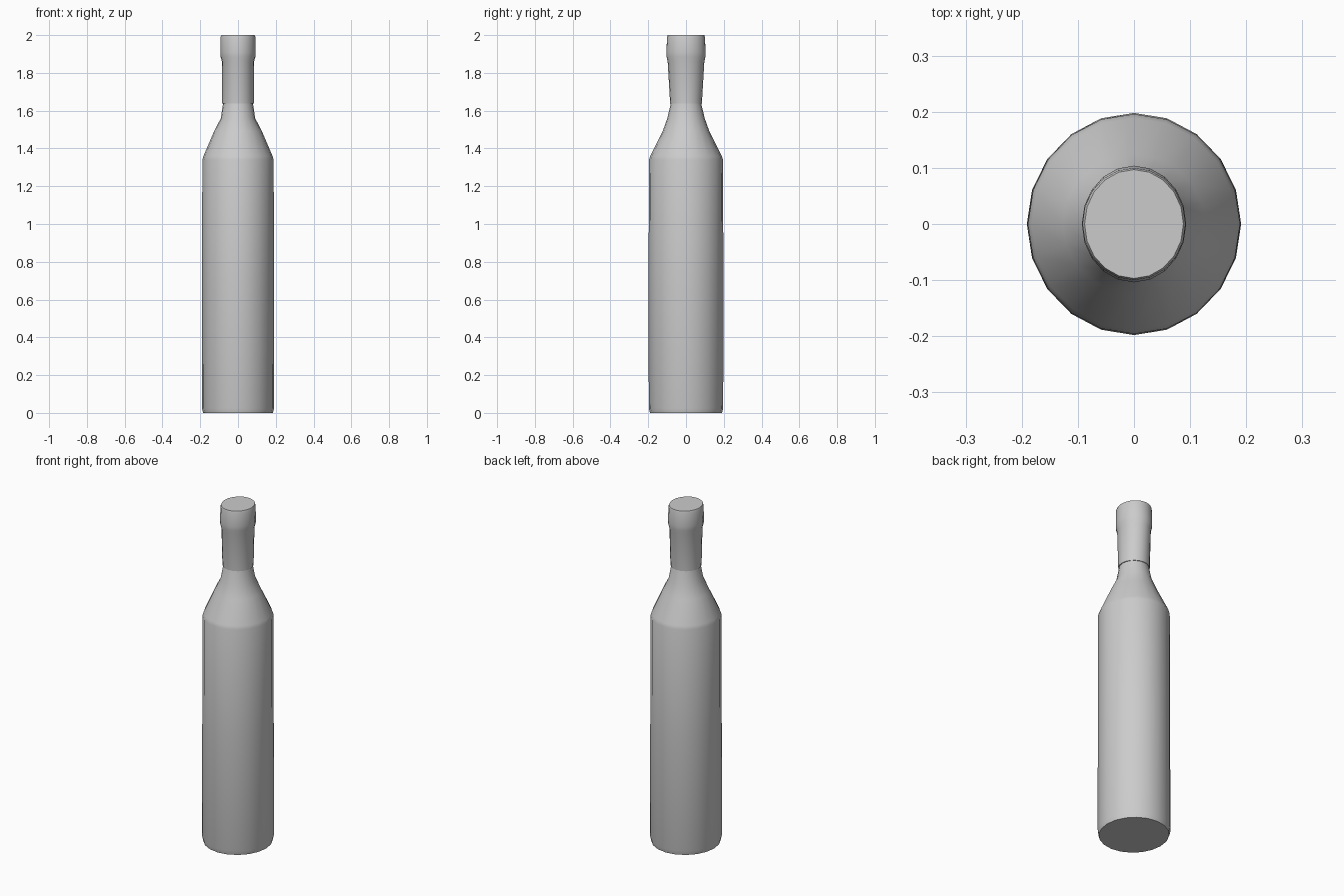
import bpy, bmesh, math

if "Cube" in bpy.data.objects:
    bpy.data.objects.remove(bpy.data.objects["Cube"])

SIDES = 20


def lathe(name, profile):
    """Closed, slightly oval turned solid from (z, x radius, y radius) rings."""
    bm = bmesh.new()
    rings = []
    for z, rx, ry in profile:
        angles = [2 * math.pi * i / SIDES for i in range(SIDES)]
        rings.append([bm.verts.new((rx * math.cos(a), ry * math.sin(a), z)) for a in angles])
    for low, high in zip(rings, rings[1:]):
        for i in range(SIDES):
            j = (i + 1) % SIDES
            bm.faces.new((low[i], low[j], high[j], high[i]))
    bm.faces.new(rings[0][::-1])
    bm.faces.new(rings[-1])
    mesh = bpy.data.meshes.new(name)
    bm.to_mesh(mesh)
    bm.free()
    obj = bpy.data.objects.new(name, mesh)
    bpy.context.collection.objects.link(obj)
    bpy.ops.object.select_all(action='DESELECT')
    obj.select_set(True)
    bpy.context.view_layer.objects.active = obj
    bpy.ops.object.shade_smooth_by_angle(angle=math.radians(40))
    return obj


# Body with tapered shoulder
lathe("bottle_body", [
    (0.00, 0.185, 0.191),
    (0.025, 0.191, 0.197),
    (0.70, 0.190, 0.198),
    (1.34, 0.189, 0.196),
    (1.36, 0.183, 0.189),
    (1.49, 0.127, 0.124),
    (1.56, 0.091, 0.099),
    (1.64, 0.079, 0.080),
])

# Neck sleeve and flared cap
lathe("neck_and_cap", [
    (1.638, 0.084, 0.084),
    (1.86, 0.085, 0.097),
    (1.885, 0.092, 0.103),
    (1.91, 0.093, 0.104),
    (1.99, 0.092, 0.100),
    (2.00, 0.088, 0.097),
])
